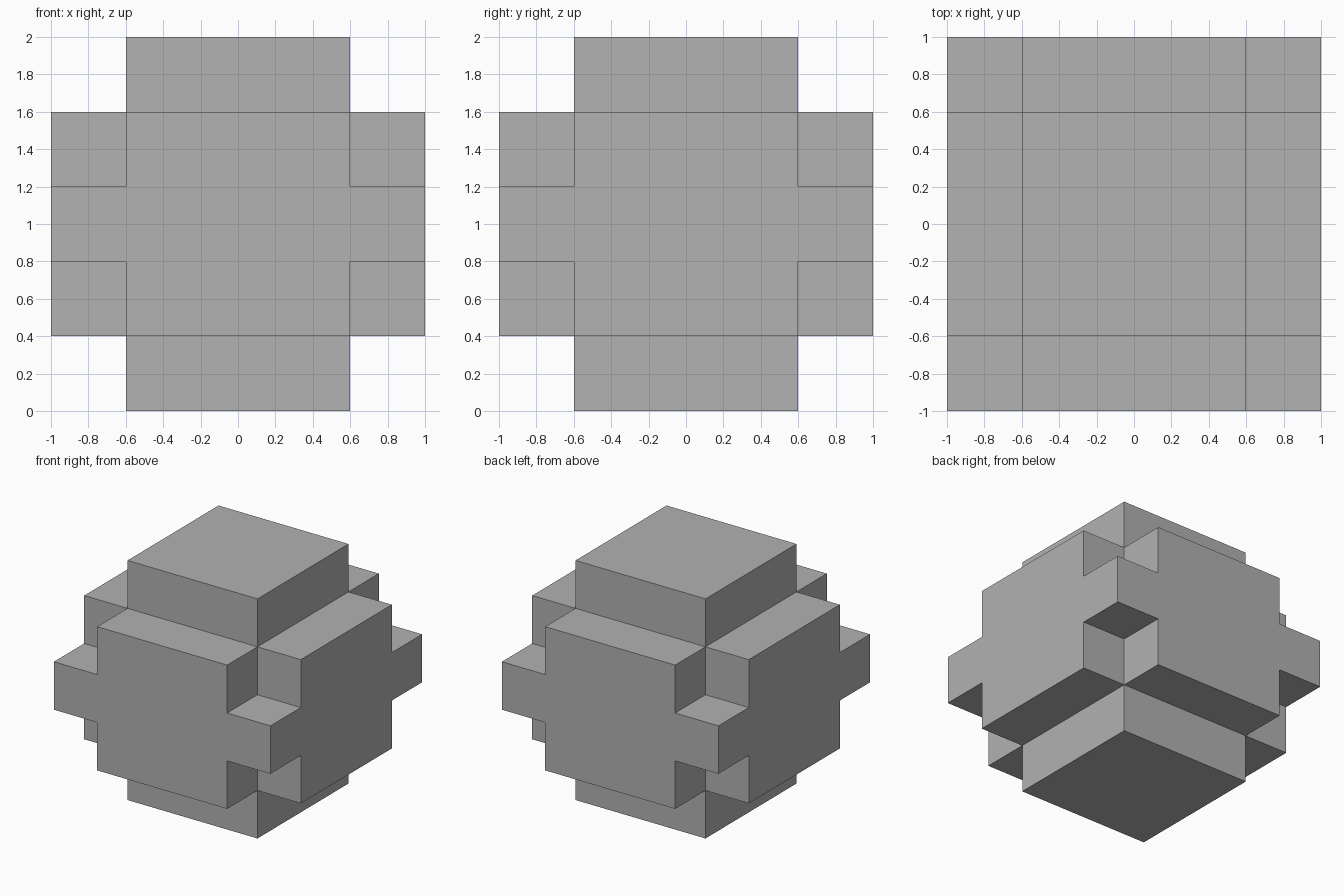
import bpy
import bmesh
import math
from itertools import product
from mathutils import Vector

cube = bpy.data.objects.get("Cube")
if cube:
    bpy.data.objects.remove(cube, do_unlink=True)

CELL = 0.4      # size of one step
RIM = 2         # outermost cell index on each axis
GREY = (0.445, 0.445, 0.445, 1.0)


def filled(cell):
    """Core, six square bosses and the four corners of the middle plate."""
    if max(abs(i) for i in cell) > RIM:
        return False
    x, y, z = (abs(i) for i in cell)
    on_rim = [x, y, z].count(RIM)
    return on_rim <= 1 or (x == y == RIM and z == 0)


# Stepped block: the outer skin of all filled cells
bm = bmesh.new()
directions = [Vector(d) for d in product((-1, 0, 1), repeat=3)
              if sum(map(abs, d)) == 1]
for cell in product(range(-RIM, RIM + 1), repeat=3):
    if not filled(cell):
        continue
    centre = Vector(cell)
    for d in directions:
        if filled(tuple(round(c) for c in centre + d)):
            continue
        u = Vector((d.y, d.z, d.x))
        v = d.cross(u)
        corners = [centre + (d + a * u + b * v) / 2
                   for a, b in ((-1, -1), (1, -1), (1, 1), (-1, 1))]
        bm.faces.new([bm.verts.new(c * CELL + Vector((0, 0, 1)))
                      for c in corners])

# Weld the skin and merge coplanar squares into large flat faces
bmesh.ops.remove_doubles(bm, verts=bm.verts, dist=0.001)
bmesh.ops.dissolve_limit(bm, angle_limit=math.radians(1),
                         verts=bm.verts, edges=bm.edges)
bmesh.ops.recalc_face_normals(bm, faces=bm.faces)

mesh = bpy.data.meshes.new("stepped_block")
bm.to_mesh(mesh)
bm.free()
block = bpy.data.objects.new("stepped_block", mesh)
bpy.context.collection.objects.link(block)

# Plain grey material
grey = bpy.data.materials.new("plain_grey")
grey.use_nodes = True
grey.diffuse_color = GREY
grey.node_tree.nodes["Principled BSDF"].inputs["Base Color"].default_value = GREY
mesh.materials.append(grey)
